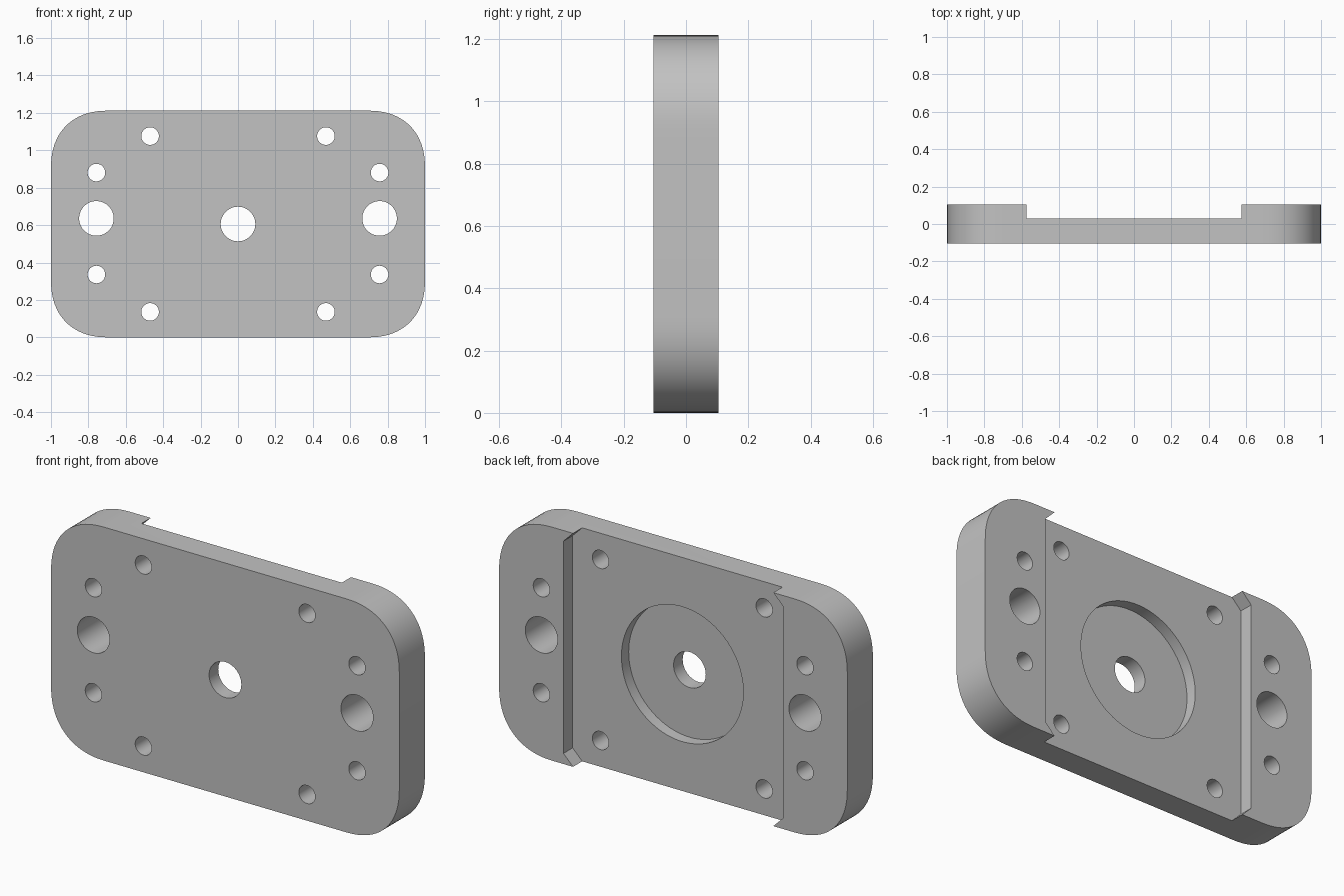
import bpy
import bmesh
from math import sin, cos, pi

cube = bpy.data.objects.get("Cube")
if cube:
    bpy.data.objects.remove(cube, do_unlink=True)

HEIGHT = 1.212
MID = HEIGHT / 2
BACK = 0.105      # half thickness
FLOOR = 0.03      # channel floor
POCKET = -0.03    # round pocket floor

grey = bpy.data.materials.new("plain grey")
grey.use_nodes = True
grey.diffuse_color = (0.54, 0.54, 0.54, 1)
grey.node_tree.nodes["Principled BSDF"].inputs["Base Color"].default_value = (0.54, 0.54, 0.54, 1)


def prism(name, outline, y0, y1):
    """Extrude an x-z outline from y0 to y1."""
    bm = bmesh.new()
    face = bm.faces.new([bm.verts.new((x, y0, z)) for x, z in outline])
    new = bmesh.ops.extrude_face_region(bm, geom=[face])["geom"]
    moved = [v for v in new if isinstance(v, bmesh.types.BMVert)]
    bmesh.ops.translate(bm, verts=moved, vec=(0, y1 - y0, 0))
    bmesh.ops.recalc_face_normals(bm, faces=bm.faces)
    mesh = bpy.data.meshes.new(name)
    bm.to_mesh(mesh)
    bm.free()
    mesh.materials.append(grey)
    obj = bpy.data.objects.new(name, mesh)
    bpy.context.collection.objects.link(obj)
    return obj


def circle(x, z, r, n=48):
    return [(x + r * cos(2 * pi * i / n), z + r * sin(2 * pi * i / n)) for i in range(n)]


def soft_rectangle(half_w, half_h, r, power, n=20):
    """Rectangle whose corners are quarter superellipses."""
    pts = []
    for k, (sx, sz) in enumerate([(1, 1), (-1, 1), (-1, -1), (1, -1)]):
        for i in range(n + 1):
            a = pi / 2 * (i if k % 2 == 0 else n - i) / n
            c = max(cos(a), 0) ** (2 / power)
            s = max(sin(a), 0) ** (2 / power)
            pts.append((sx * (half_w - r + r * c), MID + sz * (half_h - r + r * s)))
    return pts


def cut(target, name, outline, y0, y1):
    cutter = prism(name, outline, y0, y1)
    cutter.hide_render = True
    mod = target.modifiers.new(name, 'BOOLEAN')
    mod.operation = 'DIFFERENCE'
    mod.solver = 'EXACT'
    mod.object = cutter
    bpy.context.view_layer.objects.active = target
    bpy.ops.object.modifier_apply(modifier=mod.name)
    bpy.data.objects.remove(cutter, do_unlink=True)


# Plate body
plate = prism("mounting_plate", soft_rectangle(1, MID, 0.31, 2.3), -BACK, BACK)

# Wide back channel, narrowing at both ends
wide, narrow = 0.63, 0.575
lip = wide - narrow
side = [(narrow, -0.1), (narrow, 0), (wide, lip),
        (wide, HEIGHT - lip), (narrow, HEIGHT), (narrow, HEIGHT + 0.1)]
cut(plate, "channel", side + [(-x, z) for x, z in reversed(side)], FLOOR, 0.3)

# Round pocket and centre bore
cut(plate, "pocket", circle(0, MID, 0.35, 96), POCKET, 0.2)
cut(plate, "centre_bore", circle(0, MID, 0.0925), -0.3, 0.3)

# Mirrored bolt holes: x, z, radius
for x, z, r in [(0.757, 0.636, 0.0925), (0.757, 0.881, 0.047), (0.757, 0.336, 0.047),
                (0.47, MID + 0.47, 0.047), (0.47, MID - 0.47, 0.047)]:
    for sx in (1, -1):
        cut(plate, "bolt_hole", circle(sx * x, z, r), -0.3, 0.3)

# Smooth curved walls, crisp edges
bpy.ops.object.select_all(action='DESELECT')
plate.select_set(True)
bpy.context.view_layer.objects.active = plate
bpy.ops.object.shade_smooth_by_angle(angle=pi / 6)
